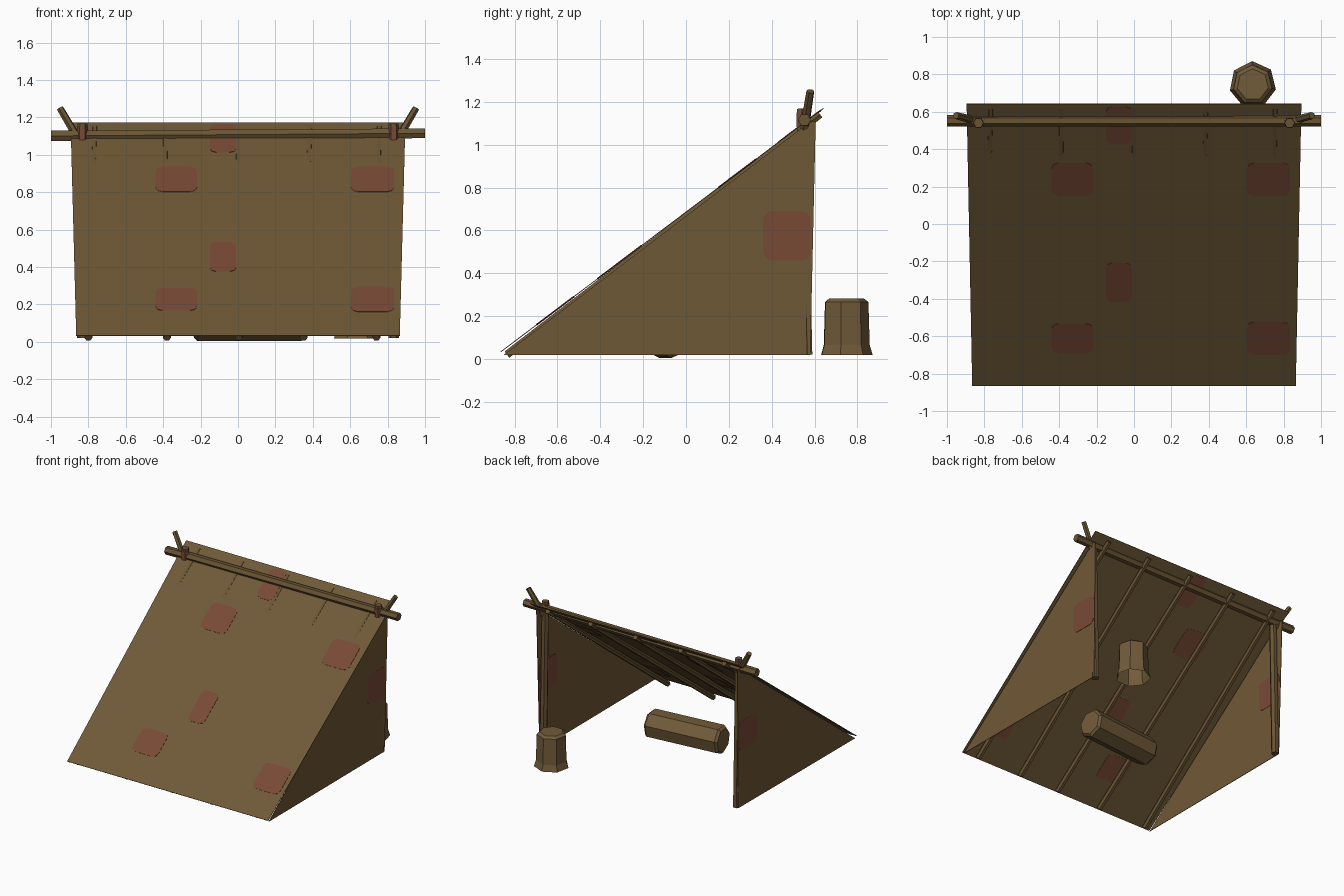
import bpy, bmesh, math
from mathutils import Vector, Matrix

if "Cube" in bpy.data.objects:
    bpy.data.objects.remove(bpy.data.objects["Cube"])


def material(name, rgb):
    m = bpy.data.materials.new(name)
    m.diffuse_color = (*rgb, 1)
    m.use_nodes = True
    m.node_tree.nodes["Principled BSDF"].inputs["Base Color"].default_value = m.diffuse_color
    return m


HIDE = material("brown hide", (0.160, 0.099, 0.038))
WOOD = material("brown wood", (0.145, 0.090, 0.034))
LOG = material("light log wood", (0.168, 0.106, 0.042))
RED = material("faded red", (0.190, 0.068, 0.036))


def add(name, bm, mat):
    bmesh.ops.recalc_face_normals(bm, faces=bm.faces)
    me = bpy.data.meshes.new(name)
    bm.to_mesh(me)
    bm.free()
    me.materials.append(mat)
    ob = bpy.data.objects.new(name, me)
    bpy.context.collection.objects.link(ob)
    return ob


def lathe(name, a, b, profile, mat, sides=6, spin=0.0, cap_start=True):
    """Rings (t, radius) along the line a-b."""
    a, b = Vector(a), Vector(b)
    rot = (b - a).to_track_quat('Z', 'Y')
    bm = bmesh.new()
    rings = []
    for t, r in profile:
        ring = []
        for i in range(sides):
            ang = spin + math.tau * i / sides
            off = rot @ Vector((r * math.cos(ang), r * math.sin(ang), 0))
            ring.append(bm.verts.new(a.lerp(b, t) + off))
        rings.append(ring)
    for p, q in zip(rings, rings[1:]):
        for i in range(sides):
            j = (i + 1) % sides
            bm.faces.new((p[i], p[j], q[j], q[i]))
    if cap_start:
        bm.faces.new(rings[0][::-1])
    bm.faces.new(rings[-1])
    return add(name, bm, mat)


def pole(name, a, b, r0, r1, mat=WOOD, sides=6):
    return lathe(name, a, b, [(0, r0), (1, r1)], mat, sides)


def sheet(name, points, mat, thickness):
    bm = bmesh.new()
    bm.faces.new([bm.verts.new(p) for p in points])
    ob = add(name, bm, mat)
    mod = ob.modifiers.new("thickness", 'SOLIDIFY')
    mod.thickness = thickness
    mod.offset = 0
    return ob


def patch(name, center, u, v, w, h):
    """Rounded rectangular plate in the plane of u and v."""
    c, u, v = Vector(center), Vector(u).normalized(), Vector(v).normalized()
    r = 0.035
    pts = []
    for k, (sx, sy) in enumerate([(1, 1), (-1, 1), (-1, -1), (1, -1)]):
        for s in range(3):
            ang = math.pi / 2 * (k + s / 2)
            pts.append(c + u * (sx * (w / 2 - r) + r * math.cos(ang))
                       + v * (sy * (h / 2 - r) + r * math.sin(ang)))
    return sheet(name, pts, RED, 0.008)


# sloping roof sheet
Y0, Z0, Y1, Z1 = -0.865, 0.033, 0.642, 1.17
sheet("roof_sheet", [(-0.865, Y0, Z0), (0.865, Y0, Z0), (0.895, Y1, Z1), (-0.895, Y1, Z1)], HIDE, 0.004)

# roof patches: x, y, width, length
slope = (0, Y1 - Y0, Z1 - Z0)
for i, (x, y, w, h) in enumerate([(-0.33, 0.24, 0.22, 0.22), (0.72, 0.24, 0.23, 0.22),
                                  (-0.33, -0.61, 0.22, 0.2), (0.72, -0.61, 0.23, 0.22),
                                  (-0.08, -0.31, 0.14, 0.26), (-0.08, 0.53, 0.14, 0.25)]):
    z = Z0 + (y - Y0) * (Z1 - Z0) / (Y1 - Y0)
    patch(f"roof_patch_{i + 1}", (x, y, z), (1, 0, 0), slope, w, h)

# rafters under the roof, just breaking through near the top
for i, (xb, xt) in enumerate([(-0.80, -0.765), (-0.38, -0.39), (0.005, 0.0), (0.35, 0.385), (0.74, 0.755)]):
    pole(f"rafter_{i + 1}", (xb, -0.835, 0.021), (xt, 0.625, 1.141), 0.021, 0.020)

# ridge beam
pole("ridge_beam", (-1, 0.552, 1.101), (1, 0.552, 1.115), 0.032, 0.030)

for s, side in ((-1, "left"), (1, "right")):
    # side wall
    sheet(f"{side}_wall", [(s * 0.86, -0.85, 0.02), (s * 0.855, 0.58, 0.02),
                           (s * 0.865, 0.605, 1.11), (s * 0.865, 0.575, 1.105)], HIDE, 0.004)
    patch(f"{side}_wall_patch", (s * 0.86, 0.47, 0.575), (0, 1, 0), (0, 0, 1), 0.22, 0.23)
    # forked post
    foot, head = Vector((s * 0.832, 0.565, 0.02)), Vector((s * 0.832, 0.54, 1.168))
    pole(f"{side}_post", foot, head, 0.028, 0.027)
    pole(f"{side}_post_fork", (s * 0.84, 0.55, 1.06), (s * 0.952, 0.58, 1.25), 0.022, 0.019)
    # lashing at the crossing
    pole(f"{side}_lashing", foot.lerp(head, 0.925), foot.lerp(head, 0.985), 0.030, 0.030, RED)

# stump seat outside, flared at the foot
lathe("stump", (0.635, 0.745, 0.018), (0.635, 0.745, 0.282),
      [(0, 0.126), (0.18, 0.112), (0.94, 0.106), (1, 0.085)], LOG, 7, 0.25, False)

# log lying under the roof
lathe("log", (-0.235, -0.125, 0.113), (0.355, -0.065, 0.113),
      [(0, 0.092), (0.03, 0.108), (0.97, 0.108), (1, 0.092)], LOG, 7, math.pi / 14)
